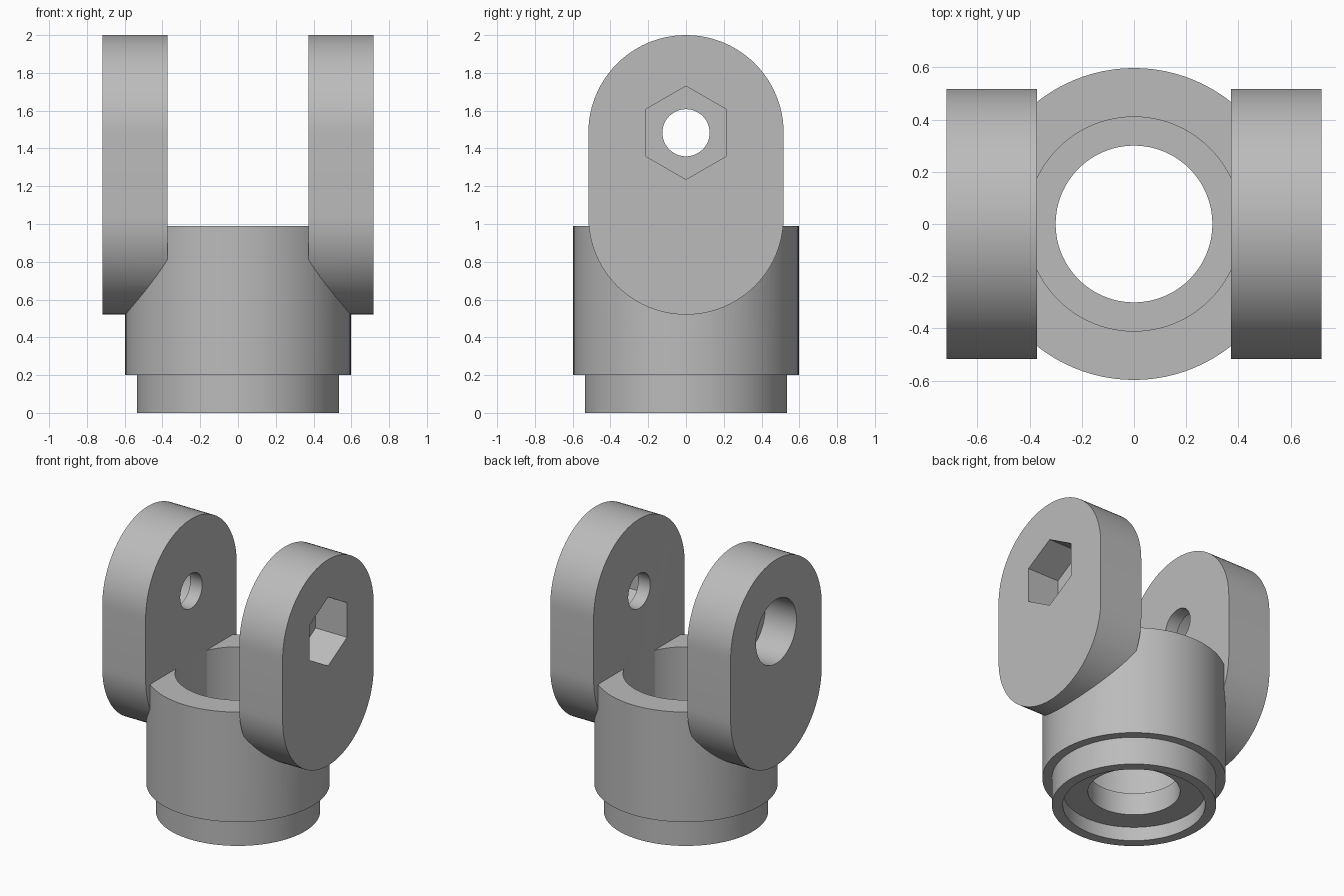
import bpy
import bmesh
from math import pi, sin, cos, radians

cube = bpy.data.objects.get("Cube")
if cube:
    bpy.data.objects.remove(cube, do_unlink=True)

grey = bpy.data.materials.new("plain grey")
grey.use_nodes = True
color = (0.5, 0.5, 0.5, 1)
grey.diffuse_color = color
grey.node_tree.nodes["Principled BSDF"].inputs["Base Color"].default_value = color

PIN_Z = 1.483      # height of the pin axis
INNER, OUTER = 0.372, 0.717   # inner and outer faces of the fork arms
POCKET = 0.25      # depth of the bolt head and nut pockets


def finish(name, bm):
    bmesh.ops.recalc_face_normals(bm, faces=bm.faces)
    mesh = bpy.data.meshes.new(name)
    bm.to_mesh(mesh)
    bm.free()
    obj = bpy.data.objects.new(name, mesh)
    bpy.context.collection.objects.link(obj)
    mesh.materials.append(grey)
    return obj


def arc(radius, z, start, end, steps):
    """Points (y, z) on an arc, angle measured from +y."""
    angles = [start + (end - start) * i / steps for i in range(steps + 1)]
    return [(radius * cos(a), z + radius * sin(a)) for a in angles]


def ring(radius, sides):
    return arc(radius, PIN_Z, pi / 2, pi * 5 / 2, sides)[:-1]


def prism(name, outline, x0, x1):
    """Extrude a (y, z) outline along x."""
    bm = bmesh.new()
    face = bm.faces.new([bm.verts.new((x0, y, z)) for y, z in outline])
    new = bmesh.ops.extrude_face_region(bm, geom=[face])["geom"]
    verts = [v for v in new if isinstance(v, bmesh.types.BMVert)]
    bmesh.ops.translate(bm, verts=verts, vec=(x1 - x0, 0, 0))
    return finish(name, bm)


def lathe(name, profile, steps=96):
    """Spin a closed (radius, z) profile about z."""
    bm = bmesh.new()
    verts = [bm.verts.new((r, 0, z)) for r, z in profile]
    edges = [bm.edges.new((v, verts[i - 1])) for i, v in enumerate(verts)]
    bmesh.ops.spin(bm, geom=verts + edges, axis=(0, 0, 1), cent=(0, 0, 0),
                   angle=2 * pi, steps=steps, use_merge=True)
    bmesh.ops.remove_doubles(bm, verts=bm.verts, dist=1e-5)
    return finish(name, bm)


def combine(target, other, operation):
    """Apply a boolean and remove the second object."""
    mod = target.modifiers.new(operation.lower(), 'BOOLEAN')
    mod.operation = operation
    mod.solver = 'EXACT'
    mod.object = other
    bpy.context.view_layer.objects.active = target
    bpy.ops.object.modifier_apply(modifier=mod.name)
    bpy.data.objects.remove(other, do_unlink=True)


# Stepped socket with a bore and a recess in its foot
fork = lathe("fork_socket", [
    (0.464, 0), (0.535, 0), (0.535, 0.2), (0.597, 0.2), (0.597, 0.99),
    (0.41, 0.99), (0.41, 0.26), (0.30, 0.26), (0.30, 0.1), (0.464, 0.1)])

# Round-ended arms: hexagonal nut pocket at +x, round bolt pocket at -x
outline = arc(0.517, PIN_Z, 0, pi, 48) + arc(0.517, 1.037, pi, 2 * pi, 48)
for side, name, pocket in ((1, "left_arm", ring(0.247, 6)),
                           (-1, "right_arm", ring(0.23, 48))):
    arm = prism(name, outline, side * INNER, side * OUTER)
    combine(arm, prism("pin_hole", ring(0.125, 48), side * 0.3, side * 0.8), 'DIFFERENCE')
    combine(arm, prism("head_pocket", pocket, side * (OUTER - POCKET), side * 0.8), 'DIFFERENCE')
    combine(fork, arm, 'UNION')

# Smooth the round walls and keep the machined edges crisp
bpy.ops.object.select_all(action='DESELECT')
fork.select_set(True)
bpy.context.view_layer.objects.active = fork
bpy.ops.object.shade_smooth_by_angle(angle=radians(25))
